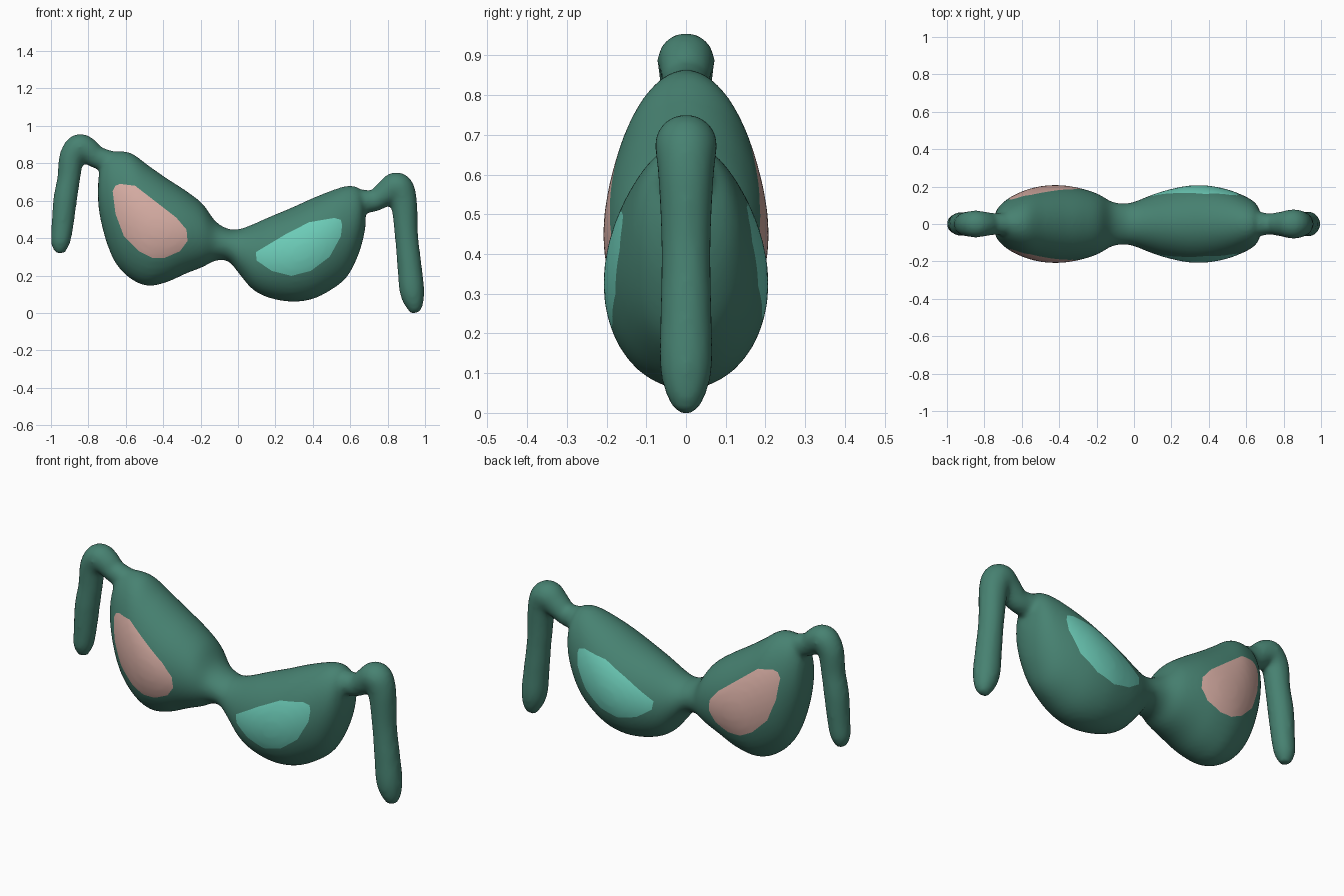
import bpy, bmesh, math
from mathutils import Vector

cube = bpy.data.objects.get("Cube")
if cube:
    bpy.data.objects.remove(cube, do_unlink=True)


def make_material(name, colour):
    mat = bpy.data.materials.new(name)
    mat.use_nodes = True
    mat.diffuse_color = (*colour, 1)
    mat.node_tree.nodes["Principled BSDF"].inputs["Base Color"].default_value = (*colour, 1)
    return mat


def catmull(a, b, c, d, t):
    return [(2 * q + (r - p) * t + (2 * p - 5 * q + 4 * r - s) * t * t
             + (3 * q - p - 3 * r + s) * t ** 3) / 2 for p, q, r, s in zip(a, b, c, d)]


def smooth_stations(stations, steps):
    """Refine a list of stations with a smooth spline."""
    padded = [stations[0]] + stations + [stations[-1]]
    result = []
    for i in range(len(stations) - 1):
        result += [catmull(*padded[i:i + 4], s / steps) for s in range(steps)]
    return result + [list(stations[-1])]


def loft_lobes(bm, stations, sides=40):
    """Elliptical rings along x: (x, bottom, top, half depth)."""
    rings = []
    for x, low, high, depth in smooth_stations(stations, 4):
        mid, half = (low + high) / 2, abs(high - low) / 2
        angles = [math.tau * k / sides for k in range(sides)]
        rings.append([bm.verts.new((x, depth * math.cos(a), mid + half * math.sin(a)))
                      for a in angles])
    for r, s in zip(rings, rings[1:]):
        for k in range(sides):
            n = (k + 1) % sides
            bm.faces.new((r[k], r[n], s[n], s[k]))
    bm.faces.new(rings[0])
    bm.faces.new(rings[-1])


def evaluated_mesh(obj):
    graph = bpy.context.evaluated_depsgraph_get()
    graph.update()
    return bpy.data.meshes.new_from_object(obj.evaluated_get(graph))


def add_arm(bm, points):
    """Tapered bent tube: (x, z, radius)."""
    curve = bpy.data.curves.new("arm_path", "CURVE")
    curve.dimensions = "3D"
    curve.bevel_depth = 1
    curve.bevel_resolution = 6
    curve.use_fill_caps = True
    spline = curve.splines.new("POLY")
    path = smooth_stations(points, 6)
    spline.points.add(len(path) - 1)
    for p, (x, z, radius) in zip(spline.points, path):
        p.co = (x, 0, z, 1)
        p.radius = radius
    helper = bpy.data.objects.new("arm_helper", curve)
    bpy.context.collection.objects.link(helper)
    mesh = evaluated_mesh(helper)
    bm.from_mesh(mesh)
    bpy.data.meshes.remove(mesh)
    bpy.data.objects.remove(helper, do_unlink=True)


def cut_patch(bm, outline, side, lift, slot):
    """Cut a convex outline into one side of the body and colour it."""
    pts = [Vector((x, 0, z + lift)) for x, z in outline]
    centre = sum(pts, Vector()) / len(pts)
    planes = []

    def inside():
        found = []
        for f in bm.faces:
            c = f.calc_center_median()
            if c.y * side > 0 and abs(c.x - centre.x) < 0.3 and abs(c.z - centre.z) < 0.3:
                if all((c - o).dot(n) < 0 for o, n in planes):
                    found.append(f)
        return found

    for a, b in zip(pts, pts[1:] + pts[:1]):
        d = b - a
        normal = Vector((-d.z, 0, d.x)).normalized()
        faces = inside()
        edges = {e for f in faces for e in f.edges}
        verts = {v for f in faces for v in f.verts}
        bmesh.ops.bisect_plane(bm, geom=list(verts) + list(edges) + faces,
                               dist=1e-5, plane_co=a, plane_no=normal)
        planes.append((a, normal))
    for f in inside():
        f.material_index = slot


# Two swollen lobes with a pinched bridge
lobes = [
    (-0.748, 0.59, 0.70, 0.03), (-0.735, 0.50, 0.79, 0.075), (-0.70, 0.37, 0.85, 0.115),
    (-0.65, 0.26, 0.865, 0.15), (-0.57, 0.18, 0.855, 0.185), (-0.48, 0.145, 0.79, 0.205),
    (-0.38, 0.165, 0.72, 0.207), (-0.28, 0.21, 0.655, 0.19), (-0.19, 0.245, 0.585, 0.16),
    (-0.12, 0.28, 0.49, 0.12), (-0.05, 0.275, 0.45, 0.11), (0.01, 0.205, 0.45, 0.122),
    (0.08, 0.125, 0.475, 0.15), (0.17, 0.08, 0.515, 0.18), (0.29, 0.06, 0.565, 0.205),
    (0.4, 0.075, 0.615, 0.205), (0.5, 0.125, 0.655, 0.185), (0.58, 0.19, 0.68, 0.155),
    (0.635, 0.29, 0.675, 0.125), (0.665, 0.38, 0.645, 0.09), (0.682, 0.46, 0.59, 0.04),
]
right_arm = [
    (-0.6, 0.77, 0.06), (-0.69, 0.81, 0.06), (-0.76, 0.835, 0.06), (-0.805, 0.87, 0.068),
    (-0.85, 0.885, 0.073), (-0.89, 0.83, 0.067), (-0.905, 0.72, 0.062),
    (-0.925, 0.6, 0.064), (-0.94, 0.45, 0.058), (-0.95, 0.37, 0.05), (-0.95, 0.32, 0.025),
]
left_arm = [
    (0.56, 0.56, 0.07), (0.66, 0.595, 0.065), (0.73, 0.6, 0.058), (0.79, 0.64, 0.068),
    (0.85, 0.675, 0.08), (0.885, 0.605, 0.072), (0.9, 0.42, 0.063), (0.918, 0.24, 0.066),
    (0.93, 0.12, 0.067), (0.942, 0.045, 0.05), (0.945, 0, 0.024),
]

bm = bmesh.new()
loft_lobes(bm, lobes)
add_arm(bm, right_arm)
add_arm(bm, left_arm)
bmesh.ops.recalc_face_normals(bm, faces=bm.faces[:])
rough = bpy.data.meshes.new("rough_body")
bm.to_mesh(rough)
bm.free()

# Fuse the parts into one soft skin
body = bpy.data.objects.new("mask_body", rough)
bpy.context.collection.objects.link(body)
fuse = body.modifiers.new("fuse", "REMESH")
fuse.mode = "VOXEL"
fuse.voxel_size = 0.012
soften = body.modifiers.new("soften", "SMOOTH")
soften.factor = 0.5
soften.iterations = 10
skin = evaluated_mesh(body)
body.modifiers.clear()
body.data = skin
bpy.data.meshes.remove(rough)

skin.materials.clear()
for name, colour in (("deep_green", (0.063, 0.222, 0.166)), ("dusty_pink", (0.68, 0.42, 0.37)),
                     ("light_teal", (0.15, 0.6, 0.475))):
    skin.materials.append(make_material(name, colour))

# Rest the lowest tip on the floor
bm = bmesh.new()
bm.from_mesh(skin)
floor = min(v.co.z for v in bm.verts)
bmesh.ops.translate(bm, verts=bm.verts[:], vec=(0, 0, -floor))
for f in bm.faces:
    f.material_index = 0
    f.smooth = True

# Coloured eye patches on both sides
pink_outline = [(-0.67, 0.65), (-0.655, 0.68), (-0.63, 0.69), (-0.55, 0.68), (-0.33, 0.51),
                (-0.275, 0.445), (-0.27, 0.385), (-0.31, 0.33), (-0.39, 0.295),
                (-0.46, 0.295), (-0.53, 0.33), (-0.61, 0.41), (-0.655, 0.53)]
teal_outline = [(0.095, 0.325), (0.25, 0.418), (0.38, 0.485), (0.515, 0.508), (0.55, 0.498),
                (0.557, 0.47), (0.55, 0.41), (0.49, 0.3), (0.39, 0.225), (0.285, 0.198),
                (0.18, 0.225), (0.1, 0.28)]
for side, lift in ((-1, 0), (1, 0.02)):
    cut_patch(bm, pink_outline, side, lift, 1)
    cut_patch(bm, teal_outline, side, lift, 2)
bm.to_mesh(skin)
bm.free()
